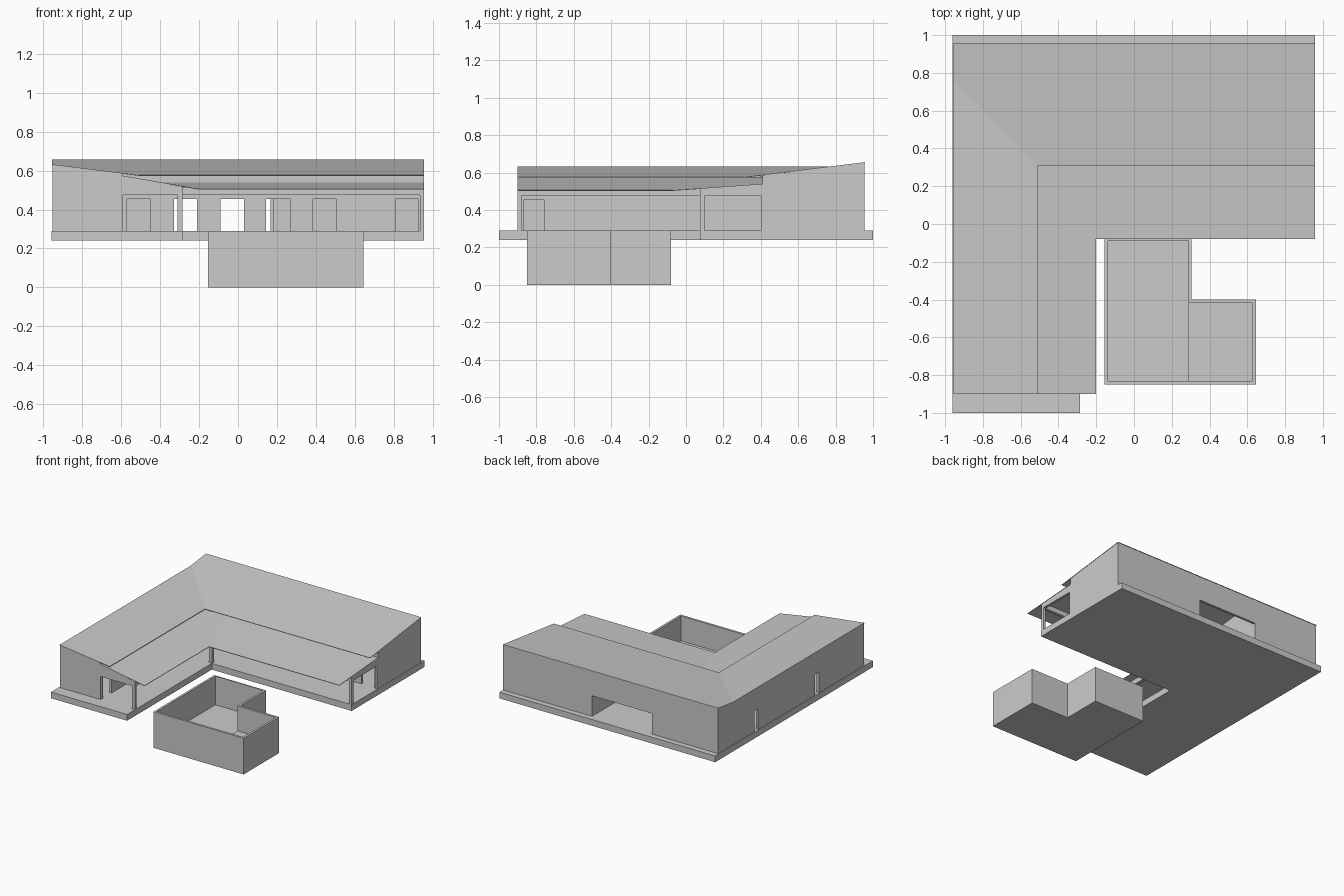
import bpy, bmesh

if "Cube" in bpy.data.objects:
    bpy.data.objects.remove(bpy.data.objects["Cube"])

FLOOR = 0.29


def finish(name, bm):
    bmesh.ops.recalc_face_normals(bm, faces=bm.faces)
    me = bpy.data.meshes.new(name)
    bm.to_mesh(me)
    bm.free()
    ob = bpy.data.objects.new(name, me)
    bpy.context.collection.objects.link(ob)
    return ob


def prism(name, pts, offset):
    """Extrude a flat 3D outline by an offset vector."""
    bm = bmesh.new()
    f = bm.faces.new([bm.verts.new(p) for p in pts])
    ext = bmesh.ops.extrude_face_region(bm, geom=[f])["geom"]
    bmesh.ops.translate(bm, vec=offset,
                        verts=[v for v in ext if isinstance(v, bmesh.types.BMVert)])
    return finish(name, bm)


def plate(name, outline, z0, z1):
    return prism(name, [(x, y, z0) for x, y in outline], (0, 0, z1 - z0))


def wall(name, along, pos, thick, top, openings=(), height=0.455):
    """Wall running along x or y; top = profile points, openings = spans down to the floor."""
    prof = [(top[0][0], FLOOR)]
    for a, b in openings:
        prof += [(a, FLOOR), (a, height), (b, height), (b, FLOOR)]
    prof += [(top[-1][0], FLOOR)] + list(reversed(top))
    if along == "x":
        return prism(name, [(u, pos, z) for u, z in prof], (0, thick, 0))
    return prism(name, [(pos, u, z) for u, z in prof], (thick, 0, 0))


def sheet(name, verts, faces):
    """Thin roof made of a few planes."""
    bm = bmesh.new()
    vs = [bm.verts.new(v) for v in verts]
    for f in faces:
        bm.faces.new([vs[i] for i in f])
    bmesh.ops.recalc_face_normals(bm, faces=bm.faces)
    ob = finish(name, bm)
    mod = ob.modifiers.new("thickness", "SOLIDIFY")
    mod.thickness = 0.004
    mod.offset = -1
    return ob


# L-shaped floor slab
plate("floor_slab", [(-.96, -1), (-.285, -1), (-.285, .075), (.957, .075),
                     (.957, 1), (-.96, 1)], 0.24, FLOOR)

# Outer walls
wall("left_wall", "y", -.953, .02, [(-.9, .628), (.765, .628), (.955, .652)],
     [(-.325, -.275), (.445, .495)])
wall("back_wall", "x", .935, .02, [(-.953, .652), (.955, .652)], [(-.365, .166)])
wall("right_end_wall", "y", .935, .02,
     [(.075, .513), (.41, .537), (.41, .585), (.955, .652)], [(.1, .4)], .475)
wall("front_end_wall", "x", -.9, .02,
     [(-.953, .628), (-.6, .584), (-.6, .572), (-.285, .516)], [(-.59, -.31)], .475)

# Veranda posts and beams on the inner sides
wall("left_veranda_frame", "y", -.31, .025, [(-.9, .516), (.1, .516)],
     [(-.88, .075)], .475)
wall("right_veranda_frame", "x", .075, .025, [(-.31, .514), (.955, .514)],
     [(-.285, .935)], .475)

# Walls between the rooms and the veranda
wall("left_room_wall", "y", -.61, .02, [(-.9, .583), (.43, .583)], [(-.87, -.76)])
wall("right_room_wall", "x", .41, .02, [(-.61, .585), (.955, .585)],
     [(-.57, -.45), (-.33, -.21), (-.09, .03), (.145, .27), (.385, .505), (.81, .925)])

# Side walls of the recessed back entrance
for side, x in (("left", -.385), ("right", .166)):
    wall("entrance_%s_wall" % side, "y", x, .02, [(.42, .585), (.945, .65)])

# Upper roof with hip at the corner
sheet("upper_roof",
      [(-.955, -.9, .632), (-.51, -.9, .577), (-.51, .31, .577), (-.955, .77, .632),
       (-.955, .957, .656), (.957, .957, .656), (.957, .31, .577)],
      [(0, 1, 2, 3), (3, 2, 6, 5, 4)])

# Lower veranda roof with valley at the corner
sheet("lower_roof",
      [(-.6, -.9, .575), (-.2, -.9, .506), (-.2, -.08, .506), (-.39, .41, .54),
       (-.6, .41, .575), (.957, -.08, .506), (.957, .41, .54)],
      [(0, 1, 2, 3, 4), (2, 5, 6, 3)])

# Pool: L-shaped ring of walls, bottom and shallow step
outer = [(-.155, -.85), (.645, -.85), (.645, -.4), (.305, -.4), (.305, -.08), (-.155, -.08)]
inner = [(-.138, -.832), (.627, -.832), (.627, -.418), (.288, -.418), (.288, -.09), (-.138, -.09)]
bm = bmesh.new()
rings = [[bm.verts.new((x, y, z)) for x, y in o]
         for o, z in ((outer, 0), (outer, FLOOR), (inner, FLOOR), (inner, .06))]
for a, b in zip(rings, rings[1:]):
    for i in range(6):
        j = (i + 1) % 6
        bm.faces.new((a[i], a[j], b[j], b[i]))
bm.faces.new(rings[0])
bm.faces.new(rings[-1])
finish("pool_basin", bm)
plate("pool_shallow_step", [(.288, -.832), (.627, -.832), (.627, -.418), (.288, -.418)], .06, .09)
